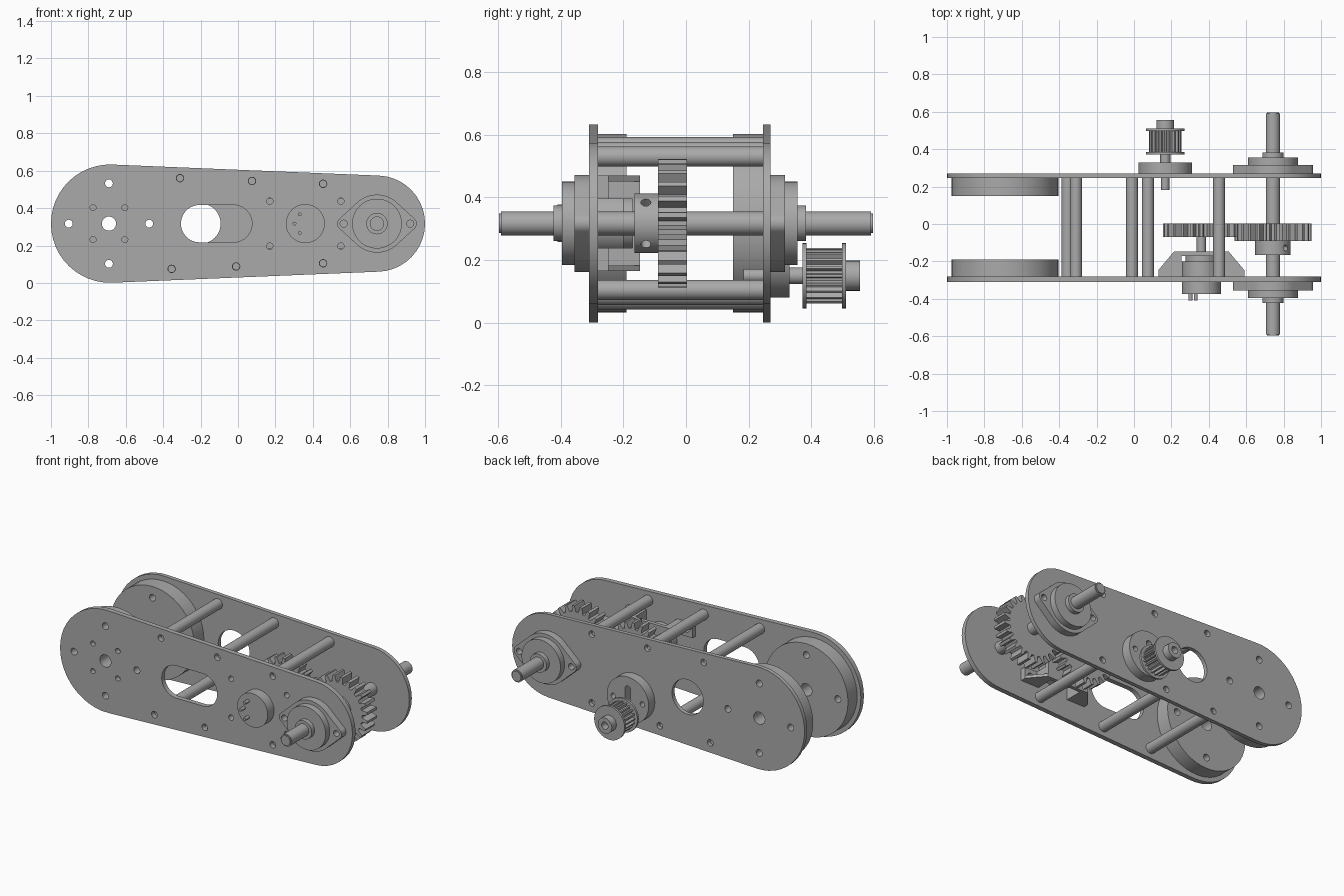
import bpy, bmesh
from math import sin, cos, pi, acos
from mathutils import Matrix, Vector

cube = bpy.data.objects.get("Cube")
if cube:
    bpy.data.objects.remove(cube)

grey = bpy.data.materials.new("plain grey metal")
grey.use_nodes = True
GREY = (0.4, 0.4, 0.4, 1)
grey.diffuse_color = GREY
grey.node_tree.nodes["Principled BSDF"].inputs["Base Color"].default_value = GREY

AXIS_Z = 0.317                      # height of the centre line
PIVOT, DRIVE, OUTPUT = -0.69, 0.36, 0.743
FRONT_OUT, FRONT_IN, BACK_IN, BACK_OUT = -0.31, -0.28, 0.245, 0.27


# Outlines, all in the x-z plane
def arc(x, z, r, start, end, n):
    return [(x + r * cos(start + (end - start) * i / n),
             z + r * sin(start + (end - start) * i / n)) for i in range(n + 1)]


def circle(x, z, r, n=0):
    n = n or (16 if r < 0.03 else 48)
    return arc(x, z, r, 0, 2 * pi, n)[:-1]


def rect(x0, x1, z0, z1):
    return [(x0, z0), (x1, z0), (x1, z1), (x0, z1)]


def capsule(x0, r0, x1, r1, z):
    a = acos((r0 - r1) / (x1 - x0))
    return arc(x1, z, r1, -a, a, 20) + arc(x0, z, r0, a, 2 * pi - a, 24)


def upright_slot(x, z0, z1, r):
    return arc(x, z1, r, 0, pi, 12) + arc(x, z0, r, pi, 2 * pi, 12)


def oval_flange(x, z, r, reach, end_r):
    a = acos((r - end_r) / reach)
    return (arc(x + reach, z, end_r, -a, a, 10) + arc(x, z, r, a, pi - a, 16)
            + arc(x - reach, z, end_r, pi - a, pi + a, 10)
            + arc(x, z, r, pi + a, 2 * pi - a, 16))


def toothed(x, z, root, tip, count, phase=0):
    shape = ((root, -0.33), (tip, -0.15), (tip, 0.15), (root, 0.33))
    return [(x + r * cos((i + t + phase) * 2 * pi / count),
             z + r * sin((i + t + phase) * 2 * pi / count))
            for i in range(count) for r, t in shape]


# Extrude an outline with holes along y
def prism(name, y0, y1, outline, holes=()):
    curve = bpy.data.curves.new(name, "CURVE")
    curve.dimensions, curve.fill_mode = "2D", "BOTH"
    curve.extrude = (y1 - y0) / 2
    for loop in (outline, *holes):
        spline = curve.splines.new("POLY")
        spline.points.add(len(loop) - 1)
        for point, (x, z) in zip(spline.points, loop):
            point.co = (x, z, 0, 1)
        spline.use_cyclic_u = True
    temp = bpy.data.objects.new(name, curve)
    mesh = bpy.data.meshes.new_from_object(temp)
    bpy.data.objects.remove(temp)
    bpy.data.curves.remove(curve)
    bm = bmesh.new()
    bm.from_mesh(mesh)
    bmesh.ops.remove_doubles(bm, verts=bm.verts, dist=1e-5)
    bm.transform(Matrix.Translation((0, (y0 + y1) / 2, 0)) @ Matrix.Rotation(pi / 2, 4, "X"))
    bmesh.ops.recalc_face_normals(bm, faces=bm.faces)
    for face in bm.faces:
        face.smooth = True
    bm.to_mesh(mesh)
    bm.free()
    mesh.set_sharp_from_angle(angle=0.5)
    mesh.materials.clear()
    mesh.materials.append(grey)
    obj = bpy.data.objects.new(name, mesh)
    bpy.context.collection.objects.link(obj)
    return obj


def disc(name, x, z, r, y0, y1, holes=()):
    return prism(name, y0, y1, circle(x, z, r), holes)


# Side plates with their bolt patterns
rods = [(-0.31, 0.56), (0.075, 0.545), (0.455, 0.53),
        (-0.355, 0.075), (-0.01, 0.088), (0.455, 0.105)]
corners = [(-1, -1), (-1, 1), (1, -1), (1, 1)]
pivot_holes = [circle(PIVOT + 0.215 * dx, AXIS_Z + 0.215 * dz, 0.021)
               for dx, dz in [(1, 0), (-1, 0), (0, 1), (0, -1)]]
pivot_holes.append(circle(PIVOT, AXIS_Z, 0.038))
shared = pivot_holes + [circle(x, z, 0.02) for x, z in rods]
small = [circle(PIVOT + 0.085 * dx, AXIS_Z + 0.085 * dz, 0.016) for dx, dz in corners]
motor_bolts = [circle(DRIVE + 0.19 * dx, AXIS_Z + 0.12 * dz, 0.017) for dx, dz in corners]
outline = capsule(-0.684, 0.316, 0.743, 0.257, AXIS_Z)
window = capsule(-0.205, 0.1, -0.025, 0.1, AXIS_Z)
prism("front_plate", FRONT_OUT, FRONT_IN, outline, shared + small + motor_bolts + [window])
prism("back_plate", BACK_IN, BACK_OUT, outline, shared + [circle(-0.2, AXIS_Z, 0.107)])

# Pivot discs
disc("front_pivot_disc", PIVOT, AXIS_Z, 0.285, FRONT_IN, -0.19, pivot_holes)
disc("back_pivot_disc", PIVOT, AXIS_Z, 0.285, 0.15, BACK_IN, pivot_holes)

# Spacer rods with blind threaded ends
for i, (x, z) in enumerate(rods):
    disc(f"spacer_rod_{i}", x, z, 0.032, FRONT_IN, BACK_IN, [circle(x, z, 0.018)])
    disc(f"spacer_rod_core_{i}", x, z, 0.0185, -0.2, 0.165)

# Output shaft with flanged bearings at both plates
disc("output_shaft", OUTPUT, AXIS_Z, 0.038, -0.59, 0.59)
for side, face in ((-1, FRONT_OUT), (1, BACK_OUT)):
    tag = "front" if side < 0 else "back"
    disc(f"{tag}_shaft_tip", OUTPUT, AXIS_Z, 0.031, *sorted((side * 0.59, side * 0.597)))

    def span(a, b):
        return sorted((face + side * a, face + side * b))
    bolts = [circle(OUTPUT + s * 0.178, AXIS_Z, 0.019) for s in (-1, 1)]
    prism(f"{tag}_bearing_flange", *span(0, 0.045),
          oval_flange(OUTPUT, AXIS_Z, 0.155, 0.178, 0.035), bolts)
    disc(f"{tag}_bearing_housing", OUTPUT, AXIS_Z, 0.133, *span(0.045, 0.085))
    disc(f"{tag}_bearing_collar", OUTPUT, AXIS_Z, 0.057, *span(0.085, 0.113))

# Meshing gears
prism("output_gear", -0.09, 0.003, toothed(OUTPUT, AXIS_Z, 0.168, 0.206, 24, 0.5))
prism("drive_gear", -0.07, 0.003, toothed(DRIVE, AXIS_Z, 0.168, 0.206, 24))

# Gear hub with two radial set screw holes
hub = disc("output_gear_hub", OUTPUT, AXIS_Z, 0.095, -0.165, -0.09)
for angle in (-pi / 4, pi / 4):
    way = Vector((cos(angle), 0, sin(angle)))
    bpy.ops.mesh.primitive_cylinder_add(
        vertices=16, radius=0.016, depth=0.08,
        location=Vector((OUTPUT, -0.128, AXIS_Z)) + way * 0.09,
        rotation=way.to_track_quat("Z", "Y").to_euler())
    cutter = bpy.context.object
    cutter.hide_render = True
    cut = hub.modifiers.new("set_screw_hole", "BOOLEAN")
    cut.operation, cut.object, cut.solver = "DIFFERENCE", cutter, "EXACT"
    bpy.context.view_layer.objects.active = hub
    bpy.ops.object.modifier_apply(modifier=cut.name)
    bpy.data.objects.remove(cutter)
hub.data.set_sharp_from_angle(angle=0.5)

# Drive motor, its terminals and shaft
disc("drive_motor", DRIVE, AXIS_Z, 0.104, -0.373, -0.2)
disc("drive_motor_nose", DRIVE, AXIS_Z, 0.085, -0.2, -0.17)
disc("drive_motor_shaft", DRIVE, AXIS_Z, 0.025, -0.17, -0.06)
for i, (dx, dz) in enumerate([(-0.03, 0.05), (-0.058, 0), (-0.03, -0.05)]):
    disc(f"motor_terminal_{i}", DRIVE + dx, AXIS_Z + dz, 0.01, -0.41, -0.373)

# Motor bracket: cap plate, four walls, feet and gussets
prism("bracket_cap", -0.17, -0.147, rect(0.217, 0.503, 0.165, 0.469),
      [circle(DRIVE, AXIS_Z, 0.06)])
for i, (dx, dz) in enumerate(corners):
    def box(name, y0, y1, x0, x1, z0, z1, holes=()):
        xs = sorted((DRIVE + dx * x0, DRIVE + dx * x1))
        zs = sorted((AXIS_Z + dz * z0, AXIS_Z + dz * z1))
        return prism(f"{name}_{i}", y0, y1, rect(*xs, *zs), holes)
    box("bracket_wall", FRONT_IN, -0.17, 0.105, 0.143, 0.078, 0.152)
    box("bracket_foot", FRONT_IN, -0.247, 0.143, 0.23, 0.078, 0.152, [motor_bolts[i]])
    gusset = box("bracket_gusset", -0.247, -0.147, 0.143, 0.23, 0.134, 0.152)
    for v in gusset.data.vertices:      # slope the outer edge
        if v.co.y > -0.2:
            v.co.x = DRIVE + dx * min(0.146, abs(v.co.x - DRIVE))

# Rear motor with offset shaft and toothed belt pulley
RX, RZ, MZ = 0.167, 0.15, 0.223
disc("rear_motor_face", RX, MZ, 0.143, BACK_OUT, 0.33,
     [upright_slot(RX, 0.21, 0.29, 0.02)] + [circle(RX + s * 0.1, MZ, 0.016) for s in (-1, 1)])
disc("rear_shaft_inner", RX, RZ, 0.022, 0.183, BACK_OUT)
disc("rear_shaft", RX, RZ, 0.027, 0.32, 0.375)
prism("belt_pulley", 0.384, 0.497, toothed(RX, RZ, 0.072, 0.088, 20))
for name, y0, y1 in (("inner", 0.371, 0.384), ("outer", 0.497, 0.51)):
    disc(f"pulley_{name}_rim", RX, RZ, 0.104, y0, y1)
disc("pulley_hub", RX, RZ, 0.048, 0.51, 0.555, [circle(RX, RZ, 0.022)])
